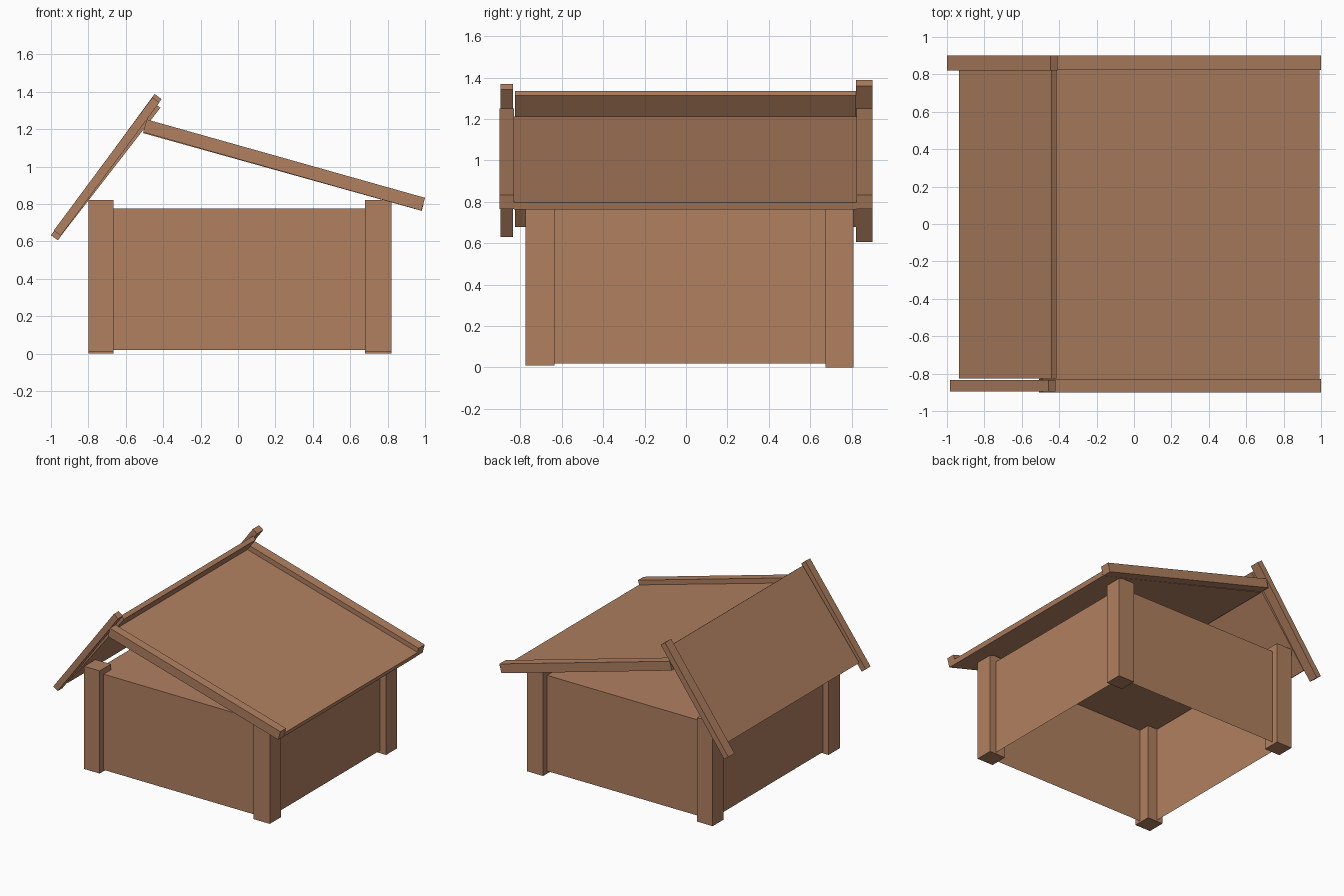
import bpy, bmesh
from mathutils import Vector

if "Cube" in bpy.data.objects:
    bpy.data.objects.remove(bpy.data.objects["Cube"])

wood = bpy.data.materials.new("brown wood")
wood.diffuse_color = (0.434, 0.214, 0.117, 1)
wood.use_nodes = True
wood.node_tree.nodes["Principled BSDF"].inputs["Base Color"].default_value = wood.diffuse_color


def finish(name, bm):
    bmesh.ops.recalc_face_normals(bm, faces=bm.faces)
    me = bpy.data.meshes.new(name)
    bm.to_mesh(me)
    bm.free()
    me.materials.append(wood)
    ob = bpy.data.objects.new(name, me)
    bpy.context.collection.objects.link(ob)
    return ob


def box(name, x, y, z, open_bottom=False):
    bm = bmesh.new()
    bmesh.ops.create_cube(bm, size=1)
    for v in bm.verts:
        v.co = [(r[0] + r[1]) / 2 + c * (r[1] - r[0]) for r, c in zip((x, y, z), v.co)]
    finish_faces = [f for f in bm.faces if f.calc_center_median().z < z[0] + 1e-5]
    if open_bottom:
        bmesh.ops.delete(bm, geom=finish_faces, context='FACES_ONLY')
    return finish(name, bm)


def plank(name, a, b, thick, y0, y1):
    """Sloped board: its upper face runs from a to b in the x-z plane."""
    a, b = Vector(a), Vector(b)
    d = (b - a).normalized()
    down = Vector((d.y, -d.x)) * thick
    bm = bmesh.new()
    face = bm.faces.new([bm.verts.new((p.x, y0, p.y)) for p in (a, b, b + down, a + down)])
    ext = bmesh.ops.extrude_face_region(bm, geom=[face], use_keep_orig=True)
    for v in ext["geom"]:
        if isinstance(v, bmesh.types.BMVert):
            v.co.y = y1
    return finish(name, bm)


# thin-walled body, closed on top and open below
box("body_walls", (-0.75, 0.765), (-0.725, 0.76), (0.02, 0.775), open_bottom=True)

# corner posts
for side, x in (("left", (-0.80, -0.665)), ("right", (0.68, 0.82))):
    box("front_post_" + side, x, (-0.775, -0.635), (0.01, 0.82))
    box("back_post_" + side, x, (0.675, 0.81), (0.0, 0.82))

# long right roof slope with its raised edge boards
plank("right_roof_panel", (-0.495, 1.213), (0.992, 0.798), 0.036, -0.83, 0.823)
plank("right_front_edge_board", (-0.488, 1.252), (1.0, 0.833), 0.071, -0.90, -0.83)
plank("right_back_edge_board", (-0.488, 1.252), (1.0, 0.833), 0.071, 0.823, 0.90)

# short steep left roof slope with its edge boards
plank("left_roof_panel", (-0.935, 0.70), (-0.442, 1.335), 0.034, -0.825, 0.82)
plank("left_front_edge_board", (-0.985, 0.658), (-0.457, 1.37), 0.046, -0.895, -0.835)
plank("left_back_edge_board", (-1.0, 0.633), (-0.446, 1.388), 0.046, 0.822, 0.90)
